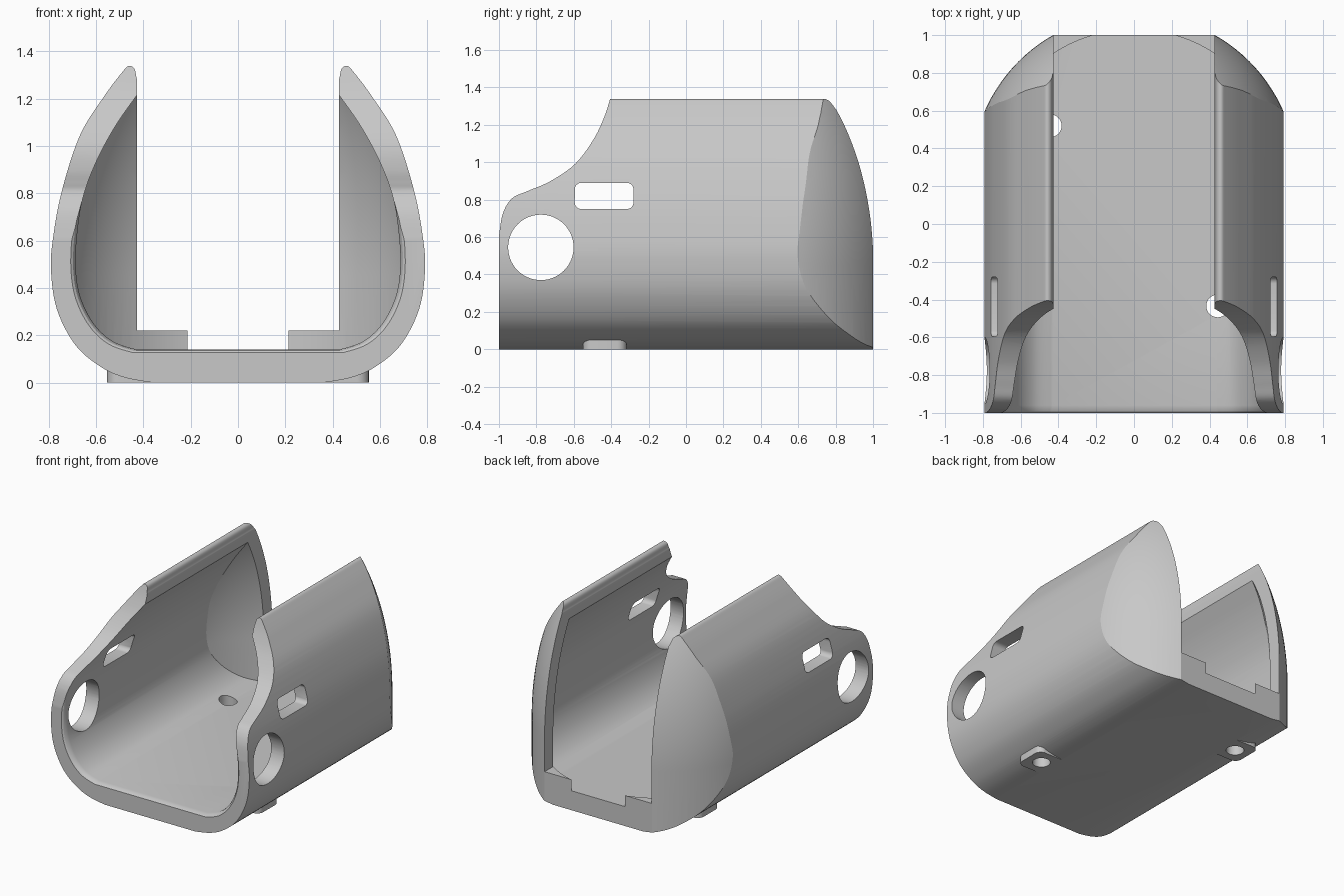
import bpy, bmesh
from math import sin, cos, pi, sqrt, radians

cube = bpy.data.objects.get("Cube")
if cube:
    bpy.data.objects.remove(cube, do_unlink=True)

grey = bpy.data.materials.new("light_grey")
grey.use_nodes = True
COLOUR = (0.58, 0.58, 0.58, 1)
grey.diffuse_color = COLOUR
grey.node_tree.nodes["Principled BSDF"].inputs["Base Color"].default_value = COLOUR


def spline(pts, n=6):
    """Smooth 2D curve through the given points."""
    out = []
    for i in range(len(pts) - 1):
        a, b, c, d = (pts[max(i - 1, 0)], pts[i], pts[i + 1],
                      pts[min(i + 2, len(pts) - 1)])
        for k in range(n):
            t = k / n
            out.append(tuple(
                0.5 * (2 * q + (r - p) * t + (2 * p - 5 * q + 4 * r - s) * t * t
                       + (3 * q - p - 3 * r + s) * t ** 3)
                for p, q, r, s in zip(a, b, c, d)))
    return out + [pts[-1]]


def mirrored(half):
    return half + [(-x, z) for x, z in reversed(half)]


def rounded_rect(cx, cy, hx, hy, r, n=8):
    """Closed outline; a circle when both half sizes equal r."""
    out = []
    for q, (sx, sy) in enumerate([(1, 1), (-1, 1), (-1, -1), (1, -1)]):
        for k in range(n):
            a = (q + k / n) * pi / 2
            out.append((cx + sx * (hx - r) + r * cos(a),
                        cy + sy * (hy - r) + r * sin(a)))
    return out


def loft(name, rings):
    """Closed solid through matching 3D rings."""
    bm = bmesh.new()
    rows = [[bm.verts.new(p) for p in ring] for ring in rings]
    n = len(rows[0])
    for lo, hi in zip(rows, rows[1:]):
        for i in range(n):
            j = (i + 1) % n
            bm.faces.new((lo[i], lo[j], hi[j], hi[i]))
    bm.faces.new(rows[0])
    bm.faces.new(rows[-1])
    bmesh.ops.recalc_face_normals(bm, faces=bm.faces)
    mesh = bpy.data.meshes.new(name)
    bm.to_mesh(mesh)
    bm.free()
    mesh.materials.append(grey)
    ob = bpy.data.objects.new(name, mesh)
    bpy.context.collection.objects.link(ob)
    return ob


def along_x(name, outline, a=-1.2, b=1.2):
    return loft(name, [[(x, y, z) for y, z in outline] for x in (a, b)])


def along_z(name, outline, a, b):
    return loft(name, [[(x, y, z) for x, y in outline] for z in (a, b)])


def dome(name, radius, height, n=56):
    """Bullet-shaped block: round at the back, closing in towards the top."""
    centre_y, shoulder = 0.25, 0.45
    rings = []
    for z in [-0.2] + [shoulder + 0.95 * i / 28 for i in range(29)]:
        r = radius * sqrt(1 - (max(z - shoulder, 0) / height) ** 2)
        arc = [(r * cos(pi * k / n), centre_y + r * sin(pi * k / n), z)
               for k in range(n + 1)]
        rings.append(arc + [(-r, -1.3, z), (r, -1.3, z)])
    return loft(name, rings)


def combine(target, tool, operation):
    mod = target.modifiers.new("cut", "BOOLEAN")
    mod.operation = operation
    mod.solver = "EXACT"
    mod.object = tool
    bpy.ops.object.select_all(action="DESELECT")
    bpy.context.view_layer.objects.active = target
    target.select_set(True)
    bpy.ops.object.modifier_apply(modifier=mod.name)
    bpy.data.objects.remove(tool, do_unlink=True)


# Outer body with rounded back
outer = mirrored(spline([
    (.36, 0), (.48, .022), (.582, .068), (.688, .16), (.765, .31), (.79, .477),
    (.78, .62), (.743, .814), (.667, 1.046), (.565, 1.21), (.49, 1.31),
    (.462, 1.337), (.437, 1.325), (.426, 1.28), (.40, 1.25)]))
shell = loft("open_shell", [[(x, y, z) for x, z in outer] for y in (-1, 1)])
combine(shell, dome("outer_dome", .864, 1.413), "INTERSECT")

# Inner cavity, slightly flared at the front rim
inner = mirrored(spline([
    (.43, .14), (.53, .175), (.61, .25), (.665, .36), (.685, .48), (.68, .62),
    (.655, .78), (.60, .93), (.52, 1.08), (.43, 1.21), (.40, 1.25)]))
flare = [(-1.1, 1.03), (-1, 1.03), (-.993, 1.016), (-.98, 1.006), (-.96, 1), (1.2, 1)]
cavity = loft("cavity", [[(x * s, y, .6 + (z - .6) * s) for x, z in inner]
                         for y, s in flare])
combine(cavity, dome("inner_dome", .78, 1.31), "INTERSECT")
combine(shell, cavity, "DIFFERENCE")

# Open top and back slot
slot = [(-.426, -1.3), (.426, -1.3), (.426, 1.3), (-.426, 1.3)]
combine(shell, along_z("top_slot", slot, .22, 1.6), "DIFFERENCE")

# Swept front edge of the side walls
edge = spline([(-1, .605), (-.979, .727), (-.93, .807), (-.85, .845), (-.727, .898),
               (-.594, .99), (-.497, 1.118), (-.44, 1.235), (-.406, 1.337)])
front_cut = edge + [(-.39, 1.5), (-1.3, 1.5), (-1.3, .605)]
combine(shell, along_x("front_cut", front_cut), "DIFFERENCE")

# Round and oblong side openings
combine(shell, along_x("round_hole", rounded_rect(-.776, .545, .175, .175, .175, 14)),
        "DIFFERENCE")
combine(shell, along_x("oblong_hole", rounded_rect(-.438, .82, .157, .07, .035)),
        "DIFFERENCE")

# Two mounting lugs under the floor, each with a screw hole
for side, y in ((1, -.434), (-1, .52)):
    lug = rounded_rect(side * .44, y, .113, .116, .05)
    combine(shell, along_z("lug", lug, 0, .056), "UNION")
    hole = rounded_rect(side * .443, y, .06, .06, .06)
    combine(shell, along_z("screw_hole", hole, -.2, .4), "DIFFERENCE")

bpy.ops.object.select_all(action="DESELECT")
shell.select_set(True)
bpy.context.view_layer.objects.active = shell
bpy.ops.object.shade_smooth_by_angle(angle=radians(20))
